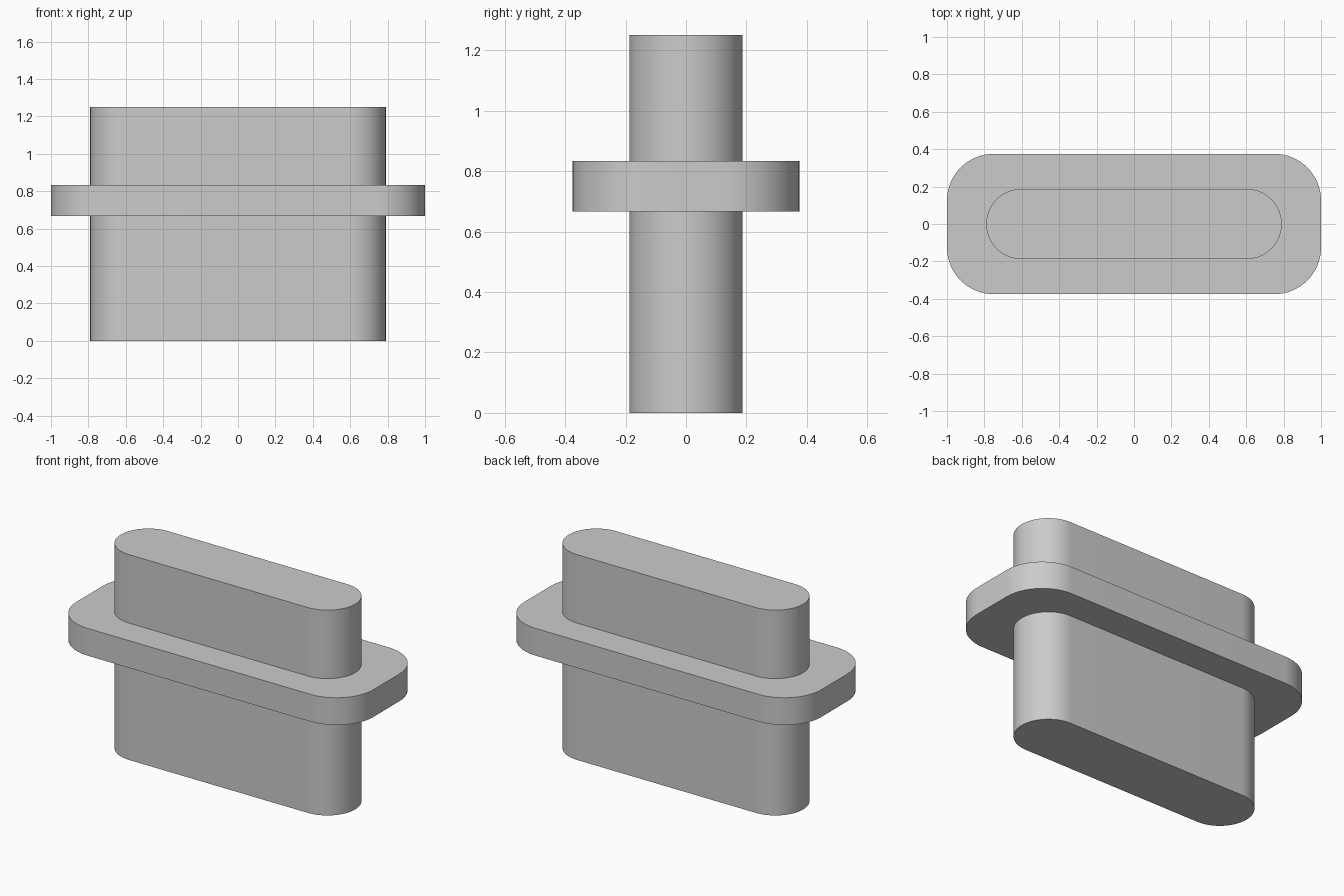
import bpy
import bmesh
from math import cos, sin, pi, radians

cube = bpy.data.objects.get("Cube")
if cube:
    bpy.data.objects.remove(cube, do_unlink=True)

# Single plain grey
grey = bpy.data.materials.new("plain_grey")
grey.use_nodes = True
grey.diffuse_color = (0.6, 0.6, 0.6, 1)
grey.node_tree.nodes["Principled BSDF"].inputs["Base Color"].default_value = (0.6, 0.6, 0.6, 1)


def rounded_slab(name, half_x, half_y, radius, bottom, top, steps=24):
    """Extrude a rounded rectangle from bottom to top."""
    bm = bmesh.new()
    outline = []
    corners = [(1, 1), (-1, 1), (-1, -1), (1, -1)]
    for quarter, (sx, sy) in enumerate(corners):
        for i in range(steps + 1):
            a = (quarter + i / steps) * pi / 2
            x = sx * (half_x - radius) + radius * cos(a)
            y = sy * (half_y - radius) + radius * sin(a)
            outline.append(bm.verts.new((x, y, bottom)))
    # Merge coincident points where the ends are full half circles
    bmesh.ops.remove_doubles(bm, verts=outline, dist=1e-5)
    bm.verts.ensure_lookup_table()
    base = bm.faces.new([v for v in outline if v.is_valid])
    extruded = bmesh.ops.extrude_face_region(bm, geom=[base], use_keep_orig=True)
    lifted = [g for g in extruded["geom"] if isinstance(g, bmesh.types.BMVert)]
    bmesh.ops.translate(bm, verts=lifted, vec=(0, 0, top - bottom))
    bmesh.ops.recalc_face_normals(bm, faces=bm.faces)

    mesh = bpy.data.meshes.new(name)
    bm.to_mesh(mesh)
    bm.free()
    mesh.materials.append(grey)
    obj = bpy.data.objects.new(name, mesh)
    bpy.context.collection.objects.link(obj)
    bpy.ops.object.select_all(action="DESELECT")
    obj.select_set(True)
    bpy.context.view_layer.objects.active = obj
    bpy.ops.object.shade_smooth_by_angle(angle=radians(30))
    return obj


# Tall key body with half-round ends
rounded_slab("key_body", 0.79, 0.1875, 0.1875, 0, 1.25)

# Wide collar around the body
rounded_slab("collar_flange", 1.0, 0.375, 0.25, 0.667, 0.833)
